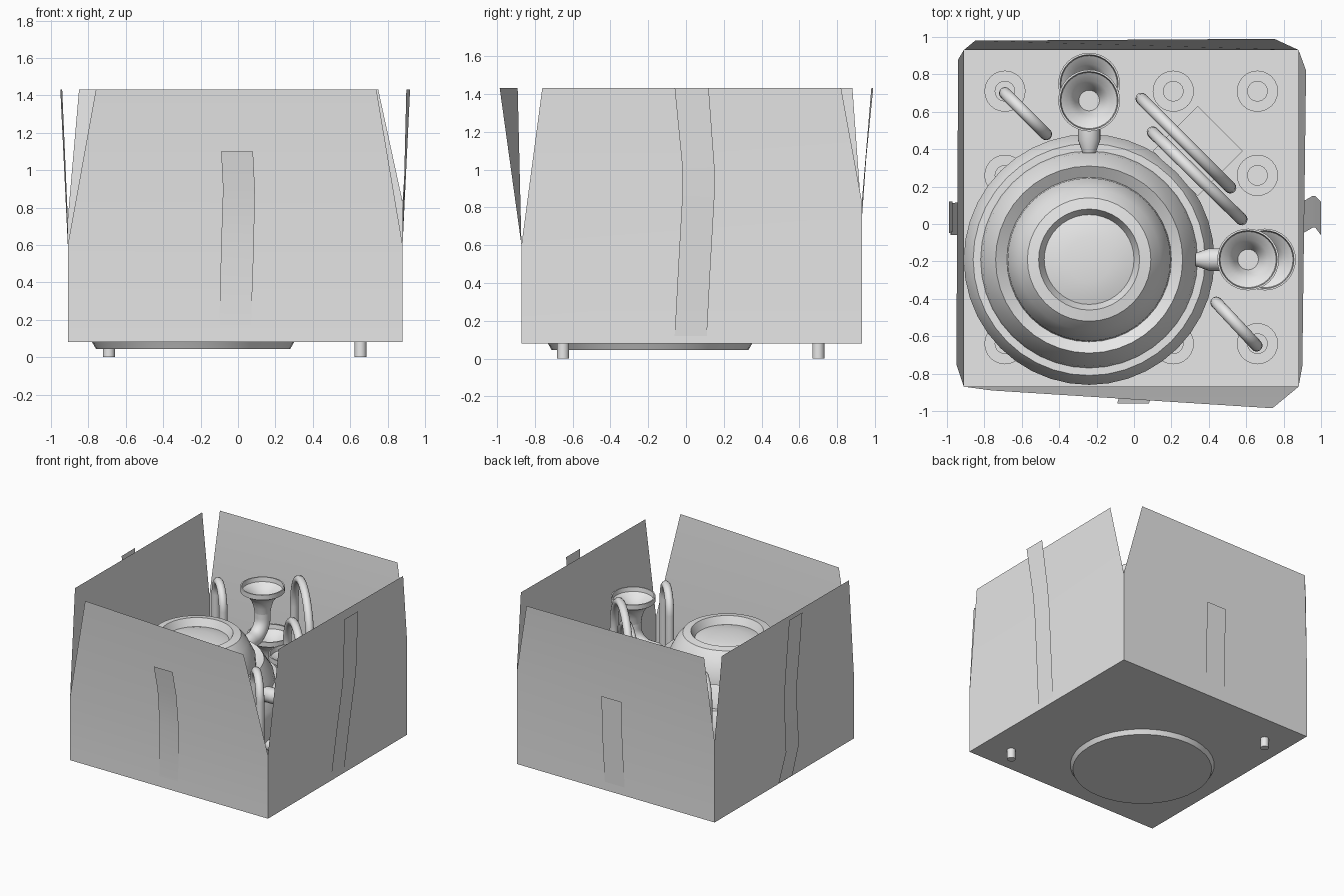
import bpy, math
from mathutils import Vector

if "Cube" in bpy.data.objects:
    bpy.data.objects.remove(bpy.data.objects["Cube"])

grey = bpy.data.materials.new("light_grey")
grey.diffuse_color = (0.8, 0.8, 0.8, 1)
grey.use_nodes = True
grey.node_tree.nodes["Principled BSDF"].inputs["Base Color"].default_value = grey.diffuse_color


def make(name, verts, faces, smooth=True):
    me = bpy.data.meshes.new(name)
    me.from_pydata([tuple(v) for v in verts], [], faces)
    me.materials.append(grey)
    if smooth:
        me.shade_smooth()
        me.set_sharp_from_angle(angle=math.radians(32))
    me.update()
    ob = bpy.data.objects.new(name, me)
    bpy.context.collection.objects.link(ob)
    return ob


def skin(rings, n):
    """Quads between successive rings of n points."""
    return [(i * n + j, i * n + (j + 1) % n, (i + 1) * n + (j + 1) % n, (i + 1) * n + j)
            for i in range(rings - 1) for j in range(n)]


def lathe(name, profile, centre, n=32):
    verts = []
    for r, z in profile:
        for j in range(n):
            a = math.tau * j / n
            verts.append((centre[0] + r * math.cos(a), centre[1] + r * math.sin(a), z))
    faces = skin(len(profile), n)
    faces += [tuple(range(n))[::-1], tuple(range((len(profile) - 1) * n, len(profile) * n))]
    return make(name, verts, faces)


def sweep(name, path, radii, n=14):
    """Round tube along a path lying in one vertical plane."""
    path = [Vector(p) for p in path]
    span = path[-1] - path[0]
    side = Vector((span.y, -span.x, 0)).normalized()
    verts = []
    for i, p in enumerate(path):
        t = (path[min(i + 1, len(path) - 1)] - path[max(i - 1, 0)]).normalized()
        up = t.cross(side)
        for j in range(n):
            a = math.tau * j / n
            verts.append(p + radii[i] * (math.cos(a) * side + math.sin(a) * up))
    faces = skin(len(path), n)
    faces += [tuple(range(n))[::-1], tuple(range((len(path) - 1) * n, len(path) * n))]
    return make(name, verts, faces)


# Open box: floor and four flared walls (bottom corners, notch heights, top corners)
Z0, ZT = 0.08, 1.43
corner = {"fl": (-0.91, -0.87, 0.60), "fr": (0.88, -0.87, 0.60),
          "br": (0.88, 0.93, 0.83), "bl": (-0.91, 0.93, 0.74)}
walls = {"front_wall": ("fl", "fr", (-0.76, -0.89), (0.74, -0.985)),
         "right_wall": ("fr", "br", (0.90, -0.76), (0.92, 0.82)),
         "back_wall": ("br", "bl", (0.75, 0.99), (-0.85, 0.98)),
         "left_wall": ("bl", "fl", (-0.94, 0.88), (-0.95, -0.75))}
for name, (a, b, ta, tb) in walls.items():
    (ax, ay, az), (bx, by, bz) = corner[a], corner[b]
    make(name, [(ax, ay, Z0), (bx, by, Z0), (bx, by, bz), (ax, ay, az), (*tb, ZT), (*ta, ZT)],
         [(0, 1, 2, 3), (3, 2, 4, 5)])
make("box_floor", [(*corner[k][:2], Z0) for k in ("fl", "fr", "br", "bl")], [(0, 1, 2, 3)], False)

# Loose straps: (outward position, start, end, height) rows for each wall
straps = {
    "front_strap": ("y", [(-0.875, -0.10, 0.07, 0.17), (-0.885, -0.09, 0.085, 0.6),
                          (-0.925, -0.08, 0.09, 0.9), (-0.96, -0.09, 0.08, 1.1)]),
    "back_strap": ("y", [(0.935, -0.10, 0.08, 0.15), (0.95, -0.09, 0.09, 0.5), (0.965, -0.09, 0.09, 0.86)]),
    "right_strap": ("x", [(0.885, -0.06, 0.11, 0.12), (0.92, -0.04, 0.13, 0.5), (0.955, -0.02, 0.15, 0.85),
                          (0.97, -0.02, 0.15, 1.02), (1.0, -0.06, 0.12, 1.43)]),
    "left_strap": ("x", [(-0.92, -0.06, 0.12, 0.09), (-0.98, -0.06, 0.11, 0.36), (-0.97, -0.04, 0.12, 0.8),
                         (-0.99, -0.05, 0.12, 1.1), (-0.99, -0.09, 0.08, 1.43)])}
for name, (axis, rows) in straps.items():
    v = []
    for o, s, e, z in rows:
        v += [(s, o, z), (e, o, z)] if axis == "y" else [(o, s, z), (o, e, z)]
    make(name, v, [(2 * i, 2 * i + 1, 2 * i + 3, 2 * i + 2) for i in range(len(rows) - 1)])

# Round stepped vessel, its base showing through the floor
C = (-0.24, -0.19)
lathe("round_vessel", [
    (0.52, 0.045), (0.54, 0.08), (0.60, 0.18), (0.65, 0.34), (0.67, 0.50), (0.67, 0.58),
    (0.62, 0.67), (0.58, 0.67), (0.57, 0.72), (0.50, 0.83), (0.44, 0.79), (0.435, 0.86),
    (0.38, 0.97), (0.33, 1.03), (0.27, 1.04), (0.24, 0.98), (0.19, 0.995), (0.12, 1.005),
    (0.04, 1.01)], C, 40)

# Rows of floor studs on a square grid
for i in range(4):
    for j in range(4):
        if i in (1, 2) and j in (1, 2) or (i, j) in ((0, 1), (1, 0)):
            continue
        lathe("floor_stud", [(0.11, 0.08), (0.11, 0.095), (0.055, 0.095), (0.055, 0.12)],
              (-0.69 + 0.45 * i, -0.64 + 0.45 * j), 24)


# Horns: nozzle, elbow and flared bell, an upper and a lower one on two sides
def horn(name, d, start, reach, pipe_z, mouth_z):
    at = lambda r, z: (C[0] + d[0] * r, C[1] + d[1] * r, z)
    bend = 0.14
    path = [at(start, pipe_z), at(start + 0.07, pipe_z), at(reach - bend - 0.01, pipe_z)]
    for k in range(1, 9):
        a = math.pi / 2 * k / 8
        path.append(at(reach - bend + bend * math.sin(a), pipe_z + bend - bend * math.cos(a)))
    path.append(at(reach, mouth_z - 0.2))
    sweep(name + "_pipe", path, [0.035] + [0.06] * (len(path) - 1), 20)
    prof = [(0.06, -0.21), (0.068, -0.16), (0.085, -0.11), (0.115, -0.07), (0.155, -0.045),
            (0.165, -0.04), (0.165, 0), (0.155, 0), (0.15, -0.035), (0.105, -0.065),
            (0.075, -0.11), (0.055, -0.16)]
    lathe(name + "_bell", [(r, mouth_z + z) for r, z in prof], at(reach, 0))


for side, d in (("back", (0, 1)), ("right", (1, 0))):
    horn(side + "_upper_horn", d, 0.57, 0.85, 0.71, 1.10)
    horn(side + "_lower_horn", d, 0.64, 0.94, 0.30, 0.68)


# Arched pipes: half ring with a straight leg at each end
def arch(name, p, q, top, foot_p, foot_q, r=0.032):
    p, q = Vector((*p, 0)), Vector((*q, 0))
    mid, half = (p + q) / 2, (q - p) / 2
    rad = half.length
    z = top - r - rad
    path = [p + Vector((0, 0, foot_p))]
    for k in range(17):
        a = math.pi * k / 16
        path.append(mid - half * math.cos(a) + Vector((0, 0, z + rad * math.sin(a))))
    path.append(q + Vector((0, 0, foot_q)))
    sweep(name, path, [r] * len(path))


arch("back_left_arch_pipe", (-0.69, 0.70), (-0.47, 0.48), 1.09, 0.0, 0.5)
arch("front_right_arch_pipe", (0.655, -0.65), (0.44, -0.42), 1.09, 0.0, 0.5)
arch("tall_arch_pipe", (0.04, 0.67), (0.515, 0.195), 1.38, 0.6, 0.6)
arch("low_arch_pipe", (0.10, 0.49), (0.575, 0.025), 1.12, 0.5, 0.5)

# Slanted block under the large arches
u, w = Vector((0.7071, -0.7071, 0)), Vector((0.7071, 0.7071, 0))
base = Vector((0.34, 0.39, 0))
v = [base + u * a + w * b + Vector((0, 0, z))
     for z in (0.08, 0.6) for a, b in ((-0.17, -0.17), (0.17, -0.17), (0.17, 0.17), (-0.17, 0.17))]
make("slanted_block", v, [(3, 2, 1, 0), (4, 5, 6, 7)] +
     [(i, (i + 1) % 4, 4 + (i + 1) % 4, 4 + i) for i in range(4)], False)
